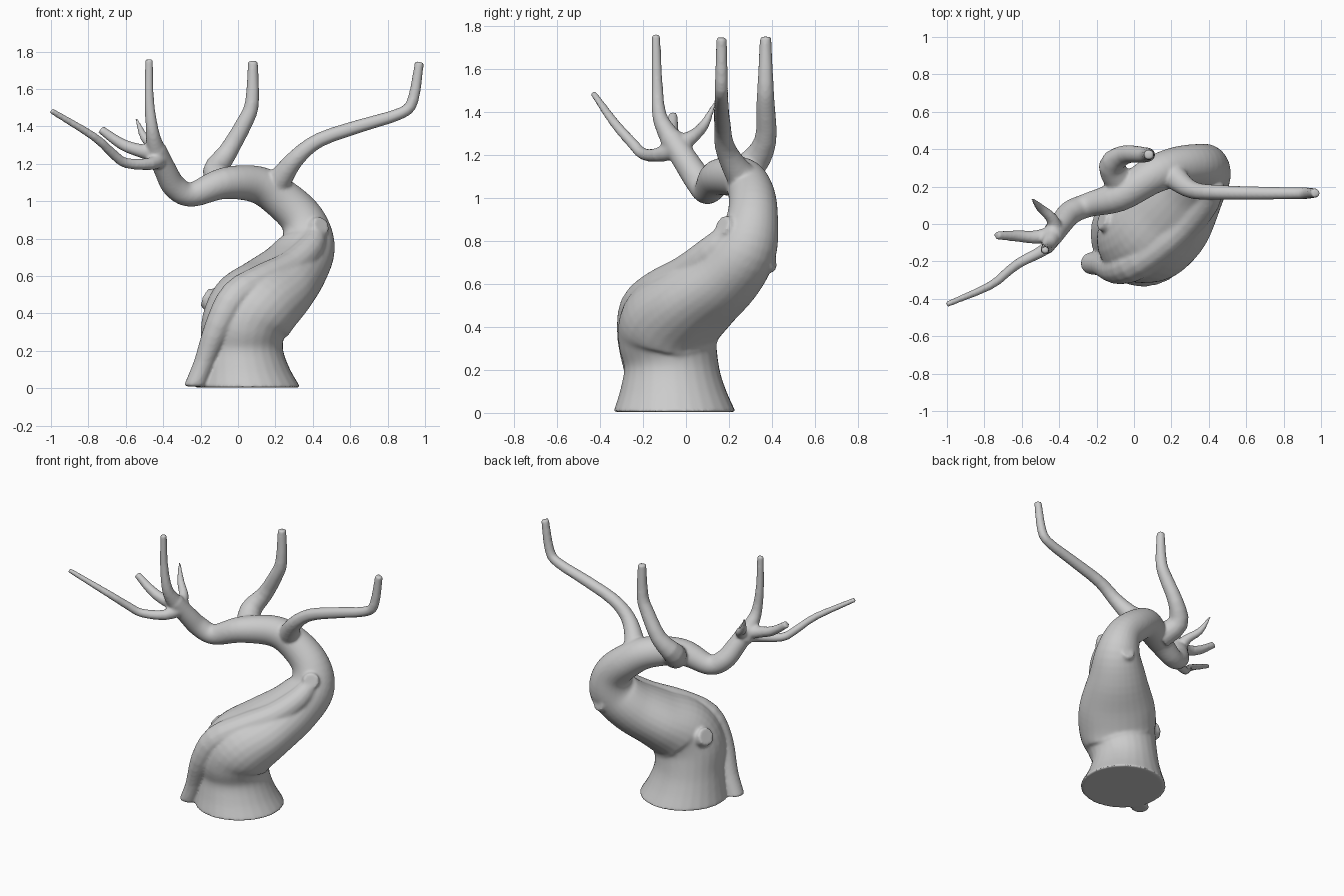
import bpy, bmesh, math
from mathutils import Vector

bm = bmesh.new()


def spline(stations, steps):
    """Catmull-Rom through stations of x, y, z, radius_a, radius_b."""
    pts = [Vector(s) for s in stations]
    pts = [pts[0] * 2 - pts[1]] + pts + [pts[-1] * 2 - pts[-2]]
    out = []
    for i in range(1, len(pts) - 2):
        a, b, c, d = pts[i - 1:i + 3]
        for k in range(steps):
            t = k / steps
            out.append(0.5 * (2 * b + (c - a) * t + (2 * a - 5 * b + 4 * c - d) * t * t
                              + (3 * b - a - 3 * c + d) * t ** 3))
    out.append(pts[-2])
    return out


def tube(stations, sides=14, steps=3, level_foot=False):
    """Closed tube along a path, with one or two radii per station."""
    st = [tuple(s) if len(s) == 5 else tuple(s) + (s[3],) for s in stations]
    rows = spline(st, steps)
    pos = [Vector(r[:3]) for r in rows]
    side = Vector((0.66, -0.75, 0))
    rings = []
    for i, p in enumerate(pos):
        t = (pos[min(i + 1, len(pos) - 1)] - pos[max(i - 1, 0)]).normalized()
        if level_foot:  # horizontal rings near the ground
            w = min(max((p.z - 0.15) / 0.25, 0), 1)
            t = Vector((0, 0, 1)).lerp(t, w).normalized()
        side = (side - t * side.dot(t)).normalized()
        up = t.cross(side)
        ra, rb = max(rows[i][3], 0.006), max(rows[i][4], 0.006)
        rings.append([bm.verts.new(p + side * ra * math.cos(2 * math.pi * k / sides)
                                   + up * rb * math.sin(2 * math.pi * k / sides))
                      for k in range(sides)])
    for r, q in zip(rings, rings[1:]):
        for k in range(sides):
            n = (k + 1) % sides
            bm.faces.new((r[k], r[n], q[n], q[k]))
    bm.faces.new(rings[0][::-1])
    bm.faces.new(rings[-1])


# trunk: flared foot, S-bend, then the arm reaching left
tube([(0.05, -0.053, 0.004, 0.285, 0.285), (0.03, -0.06, 0.11, 0.245, 0.245),
      (0.02, -0.068, 0.22, 0.22, 0.22), (0.035, -0.085, 0.34, 0.23, 0.23),
      (0.09, -0.06, 0.435, 0.255, 0.22), (0.19, 0.05, 0.53, 0.25, 0.185),
      (0.3, 0.185, 0.64, 0.195, 0.165), (0.37, 0.275, 0.765, 0.15, 0.15),
      (0.345, 0.308, 0.9, 0.118, 0.122), (0.23, 0.305, 1.015, 0.108, 0.108),
      (0.1, 0.26, 1.09, 0.1, 0.098), (-0.08, 0.15, 1.095, 0.085, 0.083),
      (-0.25, 0.1, 1.035, 0.065, 0.065), (-0.34, 0.06, 1.08, 0.065, 0.065),
      (-0.39, 0.0, 1.17, 0.06, 0.06), (-0.44, -0.07, 1.28, 0.055, 0.055)],
     sides=28, steps=5, level_foot=True)

# root ridge winding up the front of the trunk
tube([(-0.232, -0.21, 0.01, 0.06), (-0.175, -0.22, 0.15, 0.06), (-0.1, -0.245, 0.34, 0.075),
      (-0.01, -0.22, 0.49, 0.09), (0.13, -0.13, 0.575, 0.09), (0.28, 0.0, 0.65, 0.085),
      (0.385, 0.12, 0.75, 0.075), (0.42, 0.21, 0.84, 0.055)], level_foot=True)

# sawn-off knots: left, front right, back
for a, b, r in [((-0.03, -0.02, 0.42), (-0.175, 0.025, 0.485), 0.056),
                ((0.37, 0.27, 0.82), (0.447, 0.165, 0.872), 0.05),
                ((0.36, 0.3, 0.69), (0.395, 0.41, 0.705), 0.045)]:
    tube([a + (r * 1.7,), b + (r,)])

# branches
branches = [
    # middle
    [(-0.06, 0.2, 1.08, 0.08), (-0.12, 0.31, 1.16, 0.07), (-0.05, 0.37, 1.27, 0.052),
     (0.04, 0.37, 1.43, 0.044), (0.075, 0.37, 1.53, 0.038), (0.08, 0.37, 1.75, 0.027)],
    # right
    [(0.17, 0.31, 1.03, 0.09), (0.24, 0.23, 1.14, 0.062), (0.32, 0.18, 1.24, 0.047),
     (0.44, 0.17, 1.33, 0.04), (0.66, 0.165, 1.405, 0.036), (0.87, 0.165, 1.47, 0.032),
     (0.935, 0.165, 1.54, 0.031), (0.97, 0.165, 1.745, 0.025)],
    # left upright
    [(-0.42, -0.03, 1.21, 0.06), (-0.445, -0.085, 1.3, 0.047), (-0.46, -0.125, 1.39, 0.034),
     (-0.475, -0.135, 1.55, 0.026), (-0.475, -0.14, 1.76, 0.021)],
    # far left
    [(-0.41, -0.04, 1.23, 0.05), (-0.47, -0.13, 1.2, 0.034), (-0.6, -0.2, 1.205, 0.028),
     (-0.67, -0.25, 1.255, 0.026), (-0.77, -0.33, 1.345, 0.023), (-1.0, -0.43, 1.485, 0.016)],
    # left short
    [(-0.42, -0.05, 1.25, 0.05), (-0.52, -0.07, 1.27, 0.037), (-0.62, -0.065, 1.305, 0.031),
     (-0.735, -0.06, 1.385, 0.023)],
    # left spike
    [(-0.42, -0.04, 1.24, 0.05), (-0.44, 0.03, 1.285, 0.032), (-0.5, 0.085, 1.34, 0.024),
     (-0.545, 0.135, 1.445, 0.008)],
]
for path in branches:
    tube(path)

mesh = bpy.data.meshes.new("bare_tree")
bm.normal_update()
bm.to_mesh(mesh)
bm.free()
tree = bpy.data.objects.new("bare_tree", mesh)
bpy.context.collection.objects.link(tree)

# fuse all parts into one skin and soften the joints
remesh = tree.modifiers.new("fuse", 'REMESH')
remesh.mode = 'VOXEL'
remesh.voxel_size = 0.009
remesh.use_smooth_shade = True
soft = tree.modifiers.new("soften", 'SMOOTH')
soft.factor = 0.5
soft.iterations = 8
